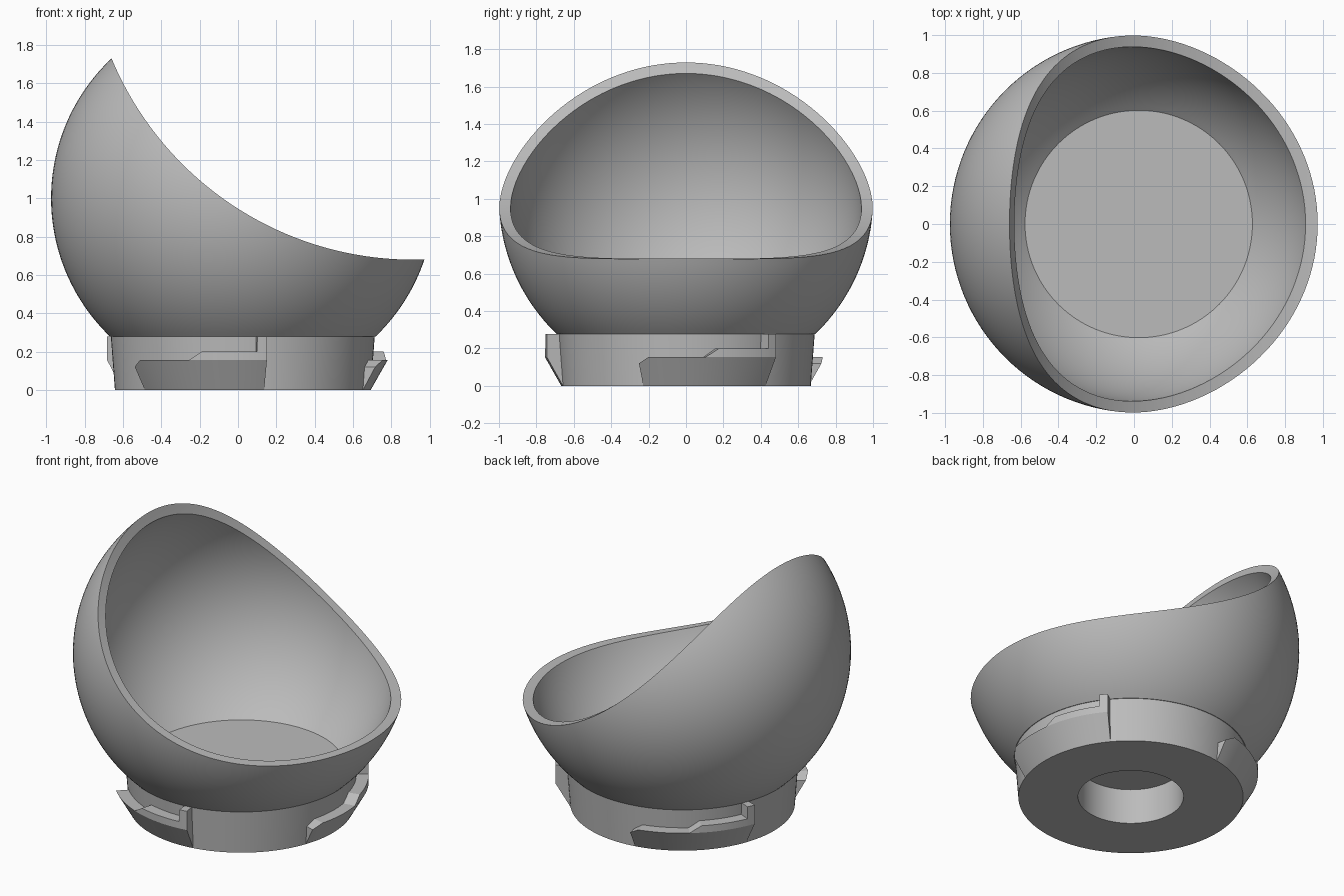
import bpy, bmesh, math

if "Cube" in bpy.data.objects:
    bpy.data.objects.remove(bpy.data.objects["Cube"])

CX, CZ = 0.025, 1.0            # centre of the spherical bowl
R_OUT, R_IN = 1.0, 0.94
FLOOR = 0.278                  # inner floor and top of the collar

grey = bpy.data.materials.new("grey_plastic")
grey.diffuse_color = (0.5, 0.5, 0.5, 1)
grey.use_nodes = True
grey.node_tree.nodes["Principled BSDF"].inputs["Base Color"].default_value = grey.diffuse_color


def make_object(name, bm, smooth_angle=30):
    bmesh.ops.recalc_face_normals(bm, faces=bm.faces[:])
    me = bpy.data.meshes.new(name)
    bm.to_mesh(me)
    bm.free()
    me.materials.append(grey)
    ob = bpy.data.objects.new(name, me)
    bpy.context.collection.objects.link(ob)
    return ob


def smooth(ob, angle=30):
    bpy.ops.object.select_all(action='DESELECT')
    ob.select_set(True)
    bpy.context.view_layer.objects.active = ob
    bpy.ops.object.shade_smooth_by_angle(angle=math.radians(angle))


def arc(radius, a0, a1, n):
    """Points (r, z) on the sphere section; angles measured from straight down."""
    return [(radius * math.sin(a0 + (a1 - a0) * i / n),
             CZ - radius * math.cos(a0 + (a1 - a0) * i / n)) for i in range(n + 1)]


# Bowl with collar and blind bottom hole, turned from one profile
top = math.radians(155)
profile = [(0, 0.23), (0.313, 0.23), (0.313, 0), (0.667, 0), (0.688, FLOOR)]
profile += arc(R_OUT, math.acos((CZ - FLOOR) / R_OUT), top, 56)
profile += arc(R_IN, top, math.acos((CZ - FLOOR) / R_IN), 56)
profile += [(0, FLOOR)]
bm = bmesh.new()
verts = [bm.verts.new((CX + r, 0, z)) for r, z in profile]
edges = [bm.edges.new(p) for p in zip(verts, verts[1:])]
bmesh.ops.spin(bm, geom=verts + edges, cent=(CX, 0, 0), axis=(0, 0, 1),
               angle=math.tau, steps=128, use_duplicate=False)
bmesh.ops.remove_doubles(bm, verts=bm.verts[:], dist=1e-5)
bowl = make_object("bowl", bm)

# Cylinder along y that scoops the sloping curved mouth
bpy.ops.mesh.primitive_cylinder_add(vertices=360, radius=1.704, depth=3,
                                    location=(0.914, 0, 2.3835),
                                    rotation=(math.pi / 2, 0, 0))
cutter = bpy.context.object
cutter.name = "mouth_cutter"
cutter.data.materials.append(grey)
mod = bowl.modifiers.new("mouth", 'BOOLEAN')
mod.operation, mod.solver, mod.object = 'DIFFERENCE', 'EXACT', cutter
bpy.context.view_layer.objects.active = bowl
bpy.ops.object.modifier_apply(modifier=mod.name)
bpy.data.objects.remove(cutter)
smooth(bowl)

# Bayonet lugs: (angle in degrees, top height) along each lug
STEPS = [(-50, 0.12), (-45.3, 0.155), (-21.9, 0.155), (-16.5, 0.2),
         (5.7, 0.2), (5.75, FLOOR), (9.6, FLOOR)]
KNEE, R_FOOT, R_LUG, R_ROOT = 0.155, 0.667, 0.755, 0.655


def lug(name, turn):
    columns = [STEPS[0]]
    for (a0, z0), (a1, z1) in zip(STEPS, STEPS[1:]):
        n = max(1, round((a1 - a0) / 2))
        columns += [(a0 + (a1 - a0) * i / n, z0 + (z1 - z0) * i / n)
                    for i in range(1, n + 1)]
    bm = bmesh.new()
    rings = []
    for a, z in columns:
        t = math.radians(a + turn)
        knee = min(KNEE, z)
        r = R_FOOT + (R_LUG - R_FOOT) * knee / KNEE
        section = [(R_ROOT, 0), (R_FOOT, 0), (r, knee), (r, z), (R_ROOT, z)]
        rings.append([bm.verts.new((CX + q * math.cos(t), q * math.sin(t), h))
                      for q, h in section])
    for a, b in zip(rings, rings[1:]):
        for i in range(5):
            j = (i + 1) % 5
            bm.faces.new((a[i], a[j], b[j], b[i]))
    bm.faces.new(rings[0])
    bm.faces.new(rings[-1][::-1])
    bmesh.ops.remove_doubles(bm, verts=bm.verts[:], dist=1e-5)
    smooth(make_object(name, bm), 20)


for k in range(3):
    lug(f"bayonet_lug_{k + 1}", -90 + 120 * k)
